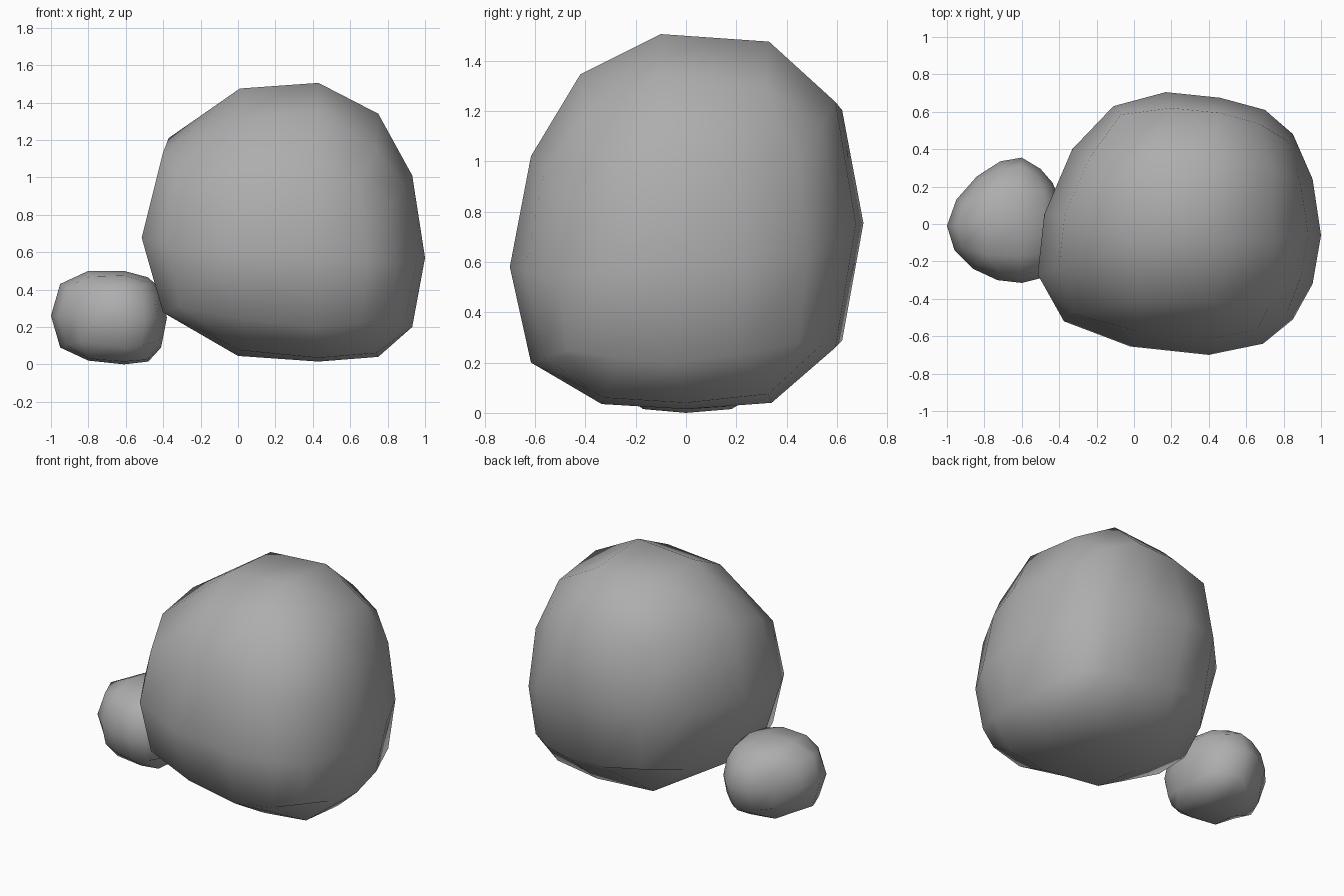
import bpy, bmesh

if "Cube" in bpy.data.objects:
    bpy.data.objects.remove(bpy.data.objects["Cube"])

stone = bpy.data.materials.new("stone")
stone.diffuse_color = (0.42, 0.42, 0.42, 1)
stone.use_nodes = True
stone.node_tree.nodes["Principled BSDF"].inputs["Base Color"].default_value = stone.diffuse_color


def ring_heights(eight):
    # expand 8 heights (side middle, corner, ...) to the 16 ring points
    out = []
    for a, b in zip(eight, eight[1:] + eight[:1]):
        out += [a, (a + b) / 2 + (a - b) * 0.12 * (1 if len(out) % 4 == 0 else -1)]
    return out


# grid positions around the border, counterclockwise from the right side middle
BORDER = ([(4, j) for j in (2, 3, 4)] + [(i, 4) for i in (3, 2, 1, 0)]
          + [(0, j) for j in (3, 2, 1, 0)] + [(i, 0) for i in (1, 2, 3, 4)] + [(4, 1)])


def rock(name, outline, centre, mid, top, bottom, inset, top_cap, bottom_cap):
    bm = bmesh.new()
    cx, cy = centre

    def ring(heights, scale):
        # corner points (every 4th, offset 2) are pulled in less
        verts = []
        for n, ((x, y), z) in enumerate(zip(outline, ring_heights(heights))):
            s = 1 - (1 - scale) * (0.6 if n % 4 == 2 else 1)
            verts.append(bm.verts.new((cx + (x - cx) * s, cy + (y - cy) * s, z)))
        return verts

    def cap(border, xs, ys, zs):
        grid = dict(zip(BORDER, border))
        for j in range(3):
            for i in range(3):
                s = 0.96 if i != 1 and j != 1 else 1
                grid[i + 1, j + 1] = bm.verts.new((xs[1] + (xs[i] - xs[1]) * s,
                                                   ys[1] + (ys[j] - ys[1]) * s, zs[j][i]))
        for i in range(4):
            for j in range(4):
                bm.faces.new([grid[i, j], grid[i + 1, j], grid[i + 1, j + 1], grid[i, j + 1]])

    rings = [ring(bottom, inset), ring(mid, 1), ring(top, inset)]
    for lo, hi in zip(rings, rings[1:]):
        for n in range(16):
            m = (n + 1) % 16
            bm.faces.new([lo[n], lo[m], hi[m], hi[n]])
    cap(rings[2], *top_cap)
    cap(rings[0], *bottom_cap)
    bmesh.ops.recalc_face_normals(bm, faces=bm.faces)
    for f in bm.faces:
        f.smooth = True
    mesh = bpy.data.meshes.new(name)
    bm.to_mesh(mesh)
    bm.free()
    mesh.materials.append(stone)
    obj = bpy.data.objects.new(name, mesh)
    bpy.context.collection.objects.link(obj)


# large boulder
rock("large_boulder",
     [(1, -.06), (.955, .24), (.85, .48), (.7, .61), (.46, .675), (.17, .705), (-.11, .63),
      (-.33, .4), (-.48, .05), (-.515, -.27), (-.375, -.52), (-.02, -.655), (.4, -.7),
      (.69, -.64), (.85, -.51), (.955, -.32)],
     (.43, 0),
     [.57, .61, .75, .76, .7, .64, .58, .54],
     [1.01, 1.0, 1.235, 1.15, 1.21, 1.0, 1.02, .86],
     [.2, .28, .26, .33, .26, .31, .2, .25],
     .88,
     ((.01, .43, .75), (-.42, -.1, .33),
      ((1.32, 1.345, 1.16), (1.475, 1.505, 1.34), (1.455, 1.475, 1.3))),
     ((0, .43, .75), (-.335, 0, .34),
      ((.075, .035, .06), (.045, .015, .04), (.06, .04, .075))))

# small boulder
rock("small_boulder",
     [(-.38, .02), (-.395, .12), (-.435, .22), (-.5, .295), (-.6, .355), (-.715, .335),
      (-.84, .255), (-.95, .13), (-1, -.01), (-.96, -.14), (-.86, -.24), (-.73, -.3),
      (-.6, -.315), (-.5, -.29), (-.43, -.22), (-.395, -.1)],
     (-.62, 0),
     [.25, .25, .26, .26, .26, .26, .25, .25],
     [.4, .36, .4, .37, .43, .38, .41, .36],
     [.09, .13, .09, .13, .09, .12, .09, .12],
     .87,
     ((-.8, -.61, -.48), (-.17, 0, .18),
      ((.47, .475, .44), (.5, .5, .465), (.475, .48, .44))),
     ((-.8, -.61, -.48), (-.17, 0, .18),
      ((.03, .015, .025), (.02, 0, .015), (.03, .015, .025))))
